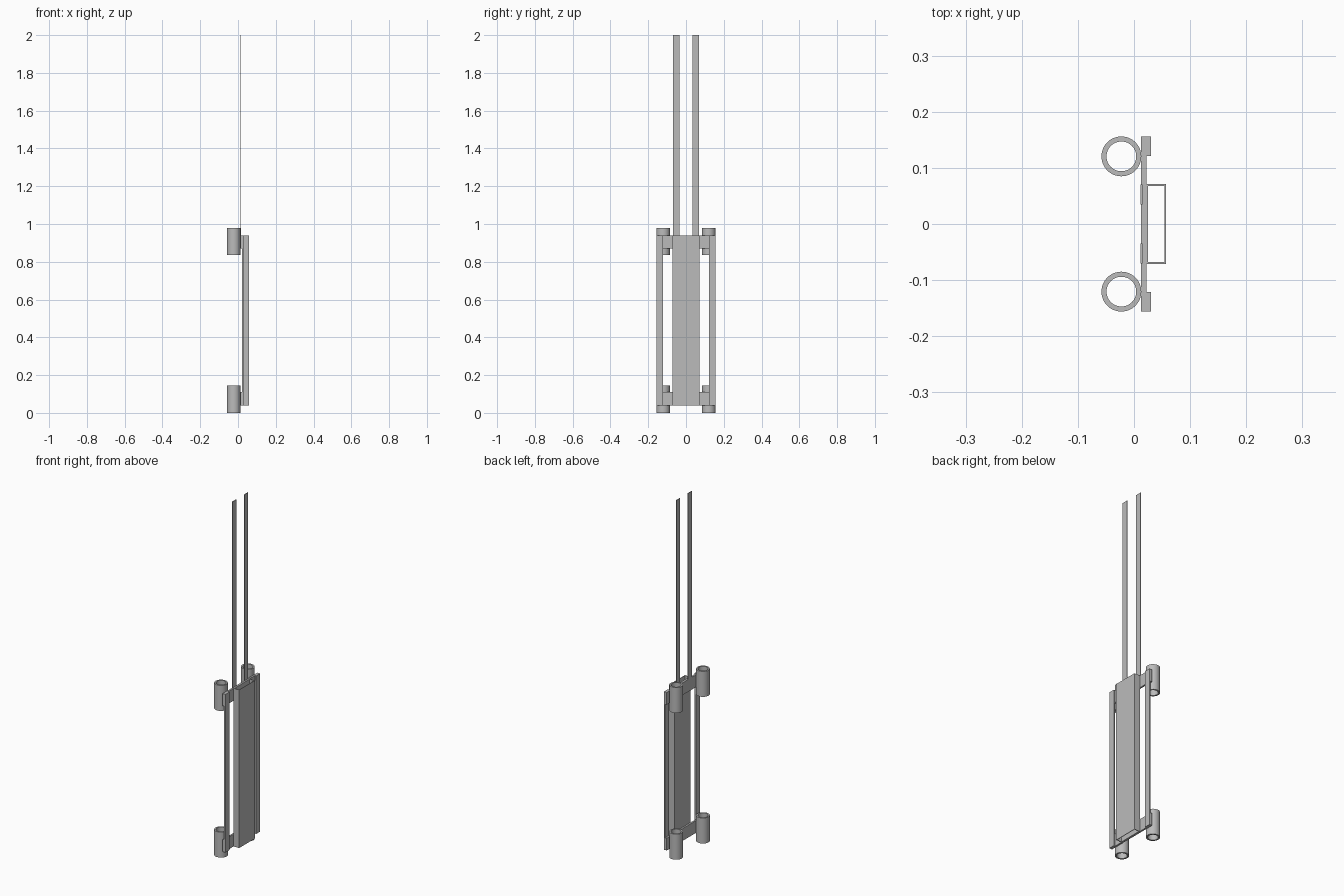
import bpy, bmesh, math

cube = bpy.data.objects.get("Cube")
if cube:
    bpy.data.objects.remove(cube)

grey = bpy.data.materials.new("plain grey")
grey.use_nodes = True
GREY = (0.5, 0.5, 0.5, 1)
grey.diffuse_color = GREY
grey.node_tree.nodes["Principled BSDF"].inputs["Base Color"].default_value = GREY


def extrude_loops(name, outer, inner, z0, z1, smooth=False):
    """Upright prism from an outline, hollow when an inner outline is given."""
    bm = bmesh.new()
    n = len(outer)

    def ring(points, z):
        return [bm.verts.new((x, y, z)) for x, y in points]

    def bridge(a, b):
        for i in range(n):
            j = (i + 1) % n
            bm.faces.new((a[i], a[j], b[j], b[i]))

    low, high = ring(outer, z0), ring(outer, z1)
    bridge(low, high)
    if inner:
        low_in, high_in = ring(inner, z0), ring(inner, z1)
        bridge(high, high_in)
        bridge(high_in, low_in)
        bridge(low_in, low)
    else:
        bm.faces.new(high)
        bm.faces.new(low[::-1])
    bmesh.ops.recalc_face_normals(bm, faces=bm.faces)
    mesh = bpy.data.meshes.new(name)
    bm.to_mesh(mesh)
    bm.free()
    mesh.materials.append(grey)
    obj = bpy.data.objects.new(name, mesh)
    bpy.context.collection.objects.link(obj)
    if smooth:
        bpy.context.view_layer.objects.active = obj
        obj.select_set(True)
        bpy.ops.object.shade_smooth_by_angle(angle=math.radians(30))
        obj.select_set(False)
    return obj


def rect(x0, x1, y0, y1):
    return [(x0, y0), (x1, y0), (x1, y1), (x0, y1)]


def circle(x, y, r, n=48):
    return [(x + r * math.cos(math.tau * i / n), y + r * math.sin(math.tau * i / n))
            for i in range(n)]


BOTTOM, TOP = 0.04, 0.94
BACK, FACE = 0.0125, 0.022      # crossbar thickness in x
BAR = 0.07                      # crossbar height

# Hollow rectangular channel, open at both ends
wall = 0.003
extrude_loops("channel", rect(FACE, 0.057, -0.071, 0.071),
              rect(FACE + wall, 0.057 - wall, -0.071 + wall, 0.071 - wall), BOTTOM, TOP)

# Crossbars behind the channel and rails
for level, z in (("lower", BOTTOM), ("upper", TOP - BAR)):
    extrude_loops(level + "_crossbar", rect(BACK, FACE, -0.156, 0.156), None, z, z + BAR)

for side, s in (("back", 1), ("front", -1)):
    # Side rails
    extrude_loops(side + "_rail", rect(FACE, 0.03, *sorted((s * 0.121, s * 0.156))),
                  None, BOTTOM, TOP)
    # Tall thin straps
    extrude_loops(side + "_strap", rect(0.012, 0.0155, *sorted((s * 0.035, s * 0.07))),
                  None, TOP - BAR, 2.0)
    # Tube sleeves at the corners
    for level, z in (("lower", 0.0), ("upper", 0.835)):
        extrude_loops(f"{side}_{level}_sleeve", circle(-0.0225, s * 0.1205, 0.0355),
                      circle(-0.0225, s * 0.1205, 0.0265), z, z + 0.145, smooth=True)
